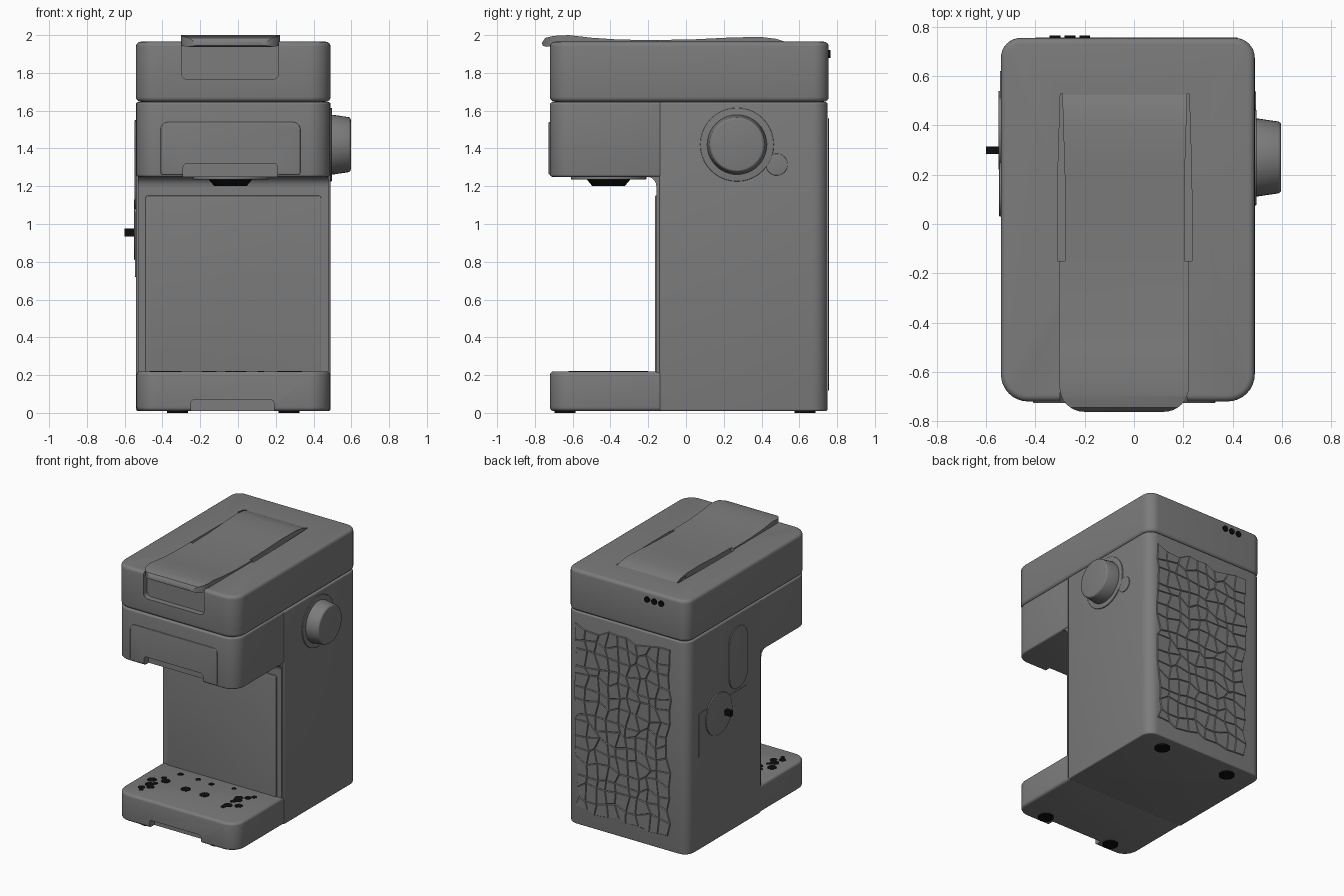
import bpy, bmesh, math, random
from mathutils import Matrix, Vector

cube = bpy.data.objects.get("Cube")
if cube:
    bpy.data.objects.remove(cube, do_unlink=True)
random.seed(4)


def material(name, value):
    m = bpy.data.materials.new(name)
    m.use_nodes = True
    color = (value, value, value, 1)
    m.diffuse_color = color
    bsdf = next(n for n in m.node_tree.nodes if n.type == 'BSDF_PRINCIPLED')
    bsdf.inputs["Base Color"].default_value = color
    return m


GREY = material("mid_grey", 0.2)
BLACK = material("black", 0.004)


def rounded(u0, u1, v0, v1, r, r_top=None, steps=8):
    """Rectangle outline with one radius for low-v corners and one for high-v."""
    rt = r if r_top is None else r_top
    corners = [(u0, v0, 1, 1, r), (u1, v0, -1, 1, r), (u1, v1, -1, -1, rt), (u0, v1, 1, -1, rt)]
    pts = []
    for i, (u, v, su, sv, rad) in enumerate(corners):
        n = steps if rad > 0 else 0
        for k in range(n + 1):
            a = math.pi + (i + k / max(n, 1)) * math.pi / 2
            pts.append((u + su * rad + rad * math.cos(a), v + sv * rad + rad * math.sin(a)))
    return pts if r < (u1 - u0) / 2 else dedupe(pts)


def dedupe(pts):
    out = []
    for p in pts:
        if all(math.dist(p, q) > 1e-5 for q in out):
            out.append(p)
    return out


def circle(u, v, r):
    return [(u + r * math.cos(k * math.tau / 40), v + r * math.sin(k * math.tau / 40))
            for k in range(40)]


def add_object(name, bm, mat):
    mesh = bpy.data.meshes.new(name)
    bm.to_mesh(mesh)
    bm.free()
    mesh.materials.append(mat)
    ob = bpy.data.objects.new(name, mesh)
    bpy.context.collection.objects.link(ob)
    return ob


def activate(ob):
    bpy.ops.object.select_all(action='DESELECT')
    ob.select_set(True)
    bpy.context.view_layer.objects.active = ob


def smooth(ob):
    activate(ob)
    bpy.ops.object.shade_smooth_by_angle(angle=math.radians(35))


def prism(name, axis, outline, lo, hi, mat=GREY, bevel=0.0, taper=1.0):
    """Extrude an outline along an axis, optionally tapered and with rounded rims."""
    place = {'x': lambda u, v, w: (w, u, v),
             'y': lambda u, v, w: (u, w, v),
             'z': lambda u, v, w: (u, v, w)}[axis]
    cu = sum(p[0] for p in outline) / len(outline)
    cv = sum(p[1] for p in outline) / len(outline)
    bm = bmesh.new()
    low = [bm.verts.new(place(u, v, lo)) for u, v in outline]
    high = [bm.verts.new(place(cu + (u - cu) * taper, cv + (v - cv) * taper, hi)) for u, v in outline]
    bm.faces.new(low)
    bm.faces.new(high)
    for i in range(len(low)):
        j = (i + 1) % len(low)
        bm.faces.new((low[i], low[j], high[j], high[i]))
    bmesh.ops.recalc_face_normals(bm, faces=bm.faces)
    ob = add_object(name, bm, mat)
    if bevel:
        mod = ob.modifiers.new("rim", 'BEVEL')
        mod.width, mod.segments = bevel, 4
        mod.limit_method, mod.angle_limit = 'ANGLE', math.radians(50)
        activate(ob)
        bpy.ops.object.modifier_apply(modifier=mod.name)
    smooth(ob)
    return ob


def carve(ob, cutter, operation='DIFFERENCE', keep=False):
    mod = ob.modifiers.new("carve", 'BOOLEAN')
    mod.operation, mod.object, mod.solver = operation, cutter, 'EXACT'
    activate(ob)
    bpy.ops.object.modifier_apply(modifier=mod.name)
    if not keep:
        bpy.data.objects.remove(cutter, do_unlink=True)
    smooth(ob)


# Main housing: column, base, brewing head and lid
L, R, FRONT, BACK = -0.54, 0.49, -0.72, 0.75
column = prism("column", 'z', rounded(L, R, -0.14, BACK, 0, 0.08), 0.01, 1.645, bevel=0.01)
base = prism("base", 'z', rounded(L + .003, R - .003, FRONT, -0.12, 0.11, 0), 0.01, 0.22, bevel=0.02)
head = prism("head", 'z', rounded(L + .003, R - .003, FRONT, -0.12, 0.11, 0), 1.25, 1.645, bevel=0.012)
lid = prism("lid", 'z', rounded(L, R, FRONT, BACK + .005, 0.11, 0.08), 1.647, 1.965, bevel=0.025)

# Splash panel on the front of the column, and the cove under the head
prism("splash_surround", 'y', rounded(L + .01, R - .01, 0.2, 1.26, 0), -0.157, -0.13)
prism("splash_panel", 'y', rounded(-0.49, 0.44, 0.2, 1.15, 0.015), -0.165, -0.15, bevel=0.004)
cove = [(-0.14, 1.19)] + [(-0.207 + .05 * math.cos(k * math.pi / 12), 1.2 + .05 * math.sin(k * math.pi / 12))
                          for k in range(7)] + [(-0.207, 1.26), (-0.14, 1.26)]
prism("head_cove", 'x', cove, L + .01, R - .01)

# Finger notches
carve(base, prism("cut", 'y', rounded(-0.25, 0.19, -0.05, 0.07, 0.02), -0.8, -0.66))
carve(lid, prism("cut", 'y', rounded(-0.30, 0.215, 1.765, 2.1, 0.035), -0.8, -0.675))
panel = prism("front_panel", 'y', rounded(-0.41, 0.33, 1.262, 1.54, 0.01, 0.04), FRONT - .007, FRONT + .03, bevel=0.005)
notch = prism("cut", 'y', rounded(-0.29, 0.21, 1.15, 1.32, 0.02), -0.8, -0.67)
carve(panel, notch, keep=True)
carve(head, notch)

# Brew outlet under the head
prism("outlet_plate", 'z', circle(-0.04, -0.41, 0.2), 1.235, 1.26, bevel=0.004)
prism("outlet_nozzle", 'z', circle(-0.04, -0.41, 0.085), 1.2, 1.24, BLACK, taper=1.4)

# Top flap: wavy side profile trimmed to a rounded plan
wave = [(-0.762, 1.96), (-0.745, 1.985), (-0.70, 1.996), (-0.62, 2.0), (-0.5, 1.986), (-0.35, 1.976),
        (-0.15, 1.974), (0.05, 1.978), (0.25, 1.988), (0.4, 1.99), (0.48, 1.98), (0.53, 1.963),
        (0.53, 1.94), (-0.66, 1.95), (-0.74, 1.938), (-0.76, 1.945)]
flap = prism("top_flap", 'x', wave, -0.4, 0.4)
carve(flap, prism("trim", 'z', rounded(-0.302, 0.222, -0.762, 0.54, 0.1, 0.02), 1.8, 2.2), 'INTERSECT')

# Slender grooves beside the rear half of the flap
for x in (-0.295, 0.22):
    lens = [(x - .016, -0.15), (x + .016, -0.15), (x + .014, 0.2), (x + .004, 0.53), (x - .004, 0.53), (x - .014, 0.2)]
    groove = prism("cut", 'z', lens, 1.935, 2.2)
    carve(flap, groove, keep=True)
    carve(lid, groove)

# Control knob and small indicator on the left-hand side
prism("knob_flange", 'x', circle(0.27, 1.42, 0.195), 0.48, 0.497, bevel=0.004)
prism("knob", 'x', circle(0.27, 1.42, 0.16), 0.49, 0.597, bevel=0.012, taper=0.9)
prism("indicator", 'x', circle(0.48, 1.315, 0.058), 0.48, 0.496, bevel=0.003)

# Service panel, dial, pin and capsule-shaped inset on the opposite side
prism("service_panel", 'x', rounded(0.03, 0.62, 0.72, 1.06, 0.01), L - .004, L + .02)
prism("service_dial", 'x', circle(0.38, 0.97, 0.16), L - .01, L + .02, bevel=0.003)
prism("service_pin", 'x', rounded(0.285, 0.315, 0.935, 0.975, 0), L - .06, L, BLACK)
prism("capsule_plate", 'x', rounded(0.03, 0.25, 1.08, 1.55, 0.1), L - .007, L + .02, bevel=0.003)

# Cracked relief panel on the back
bm = bmesh.new()
bmesh.ops.create_grid(bm, x_segments=9, y_segments=15, size=1,
                      matrix=Matrix.Diagonal((0.39, 0.7, 1, 1)))
for v in bm.verts:
    v.co += Vector((random.uniform(-.024, .024), random.uniform(-.028, .028), 0))
bmesh.ops.inset_individual(bm, faces=bm.faces[:], thickness=0.006, depth=0.006)
bm.transform(Matrix.Translation((0.01, BACK + .001, 0.84)) @ Matrix.Rotation(-math.pi / 2, 4, 'X'))
add_object("back_relief", bm, GREY)

# Vents high on the back
for i in range(3):
    prism("back_vent", 'y', circle(-0.32 + i * .06, 1.9, 0.022), BACK - .01, BACK + .014, BLACK)

# Drip tray openings: scattered slots left and right, holes between them
spots = [(-0.15, -0.42, 0.036), (0.01, -0.42, 0.036), (-0.05, -0.25, 0.02), (-0.17, -0.24, 0.02),
         (0.12, -0.22, 0.018), (-0.32, -0.24, 0.022)]
for cx, cy in ((-0.39, -0.48), (0.27, -0.38)):
    for k in range(8):
        spots.append((cx + random.uniform(-.05, .05), cy + (k - 3.5) * .036, random.uniform(.015, .034)))
for x, y, r in spots:
    prism("tray_hole", 'z', circle(x, y, r), 0.215, 0.222, BLACK)

# Feet
for x in (-0.32, 0.27):
    for y in (-0.64, 0.63):
        prism("foot", 'z', circle(x, y, 0.055), 0.0, 0.02, BLACK)
